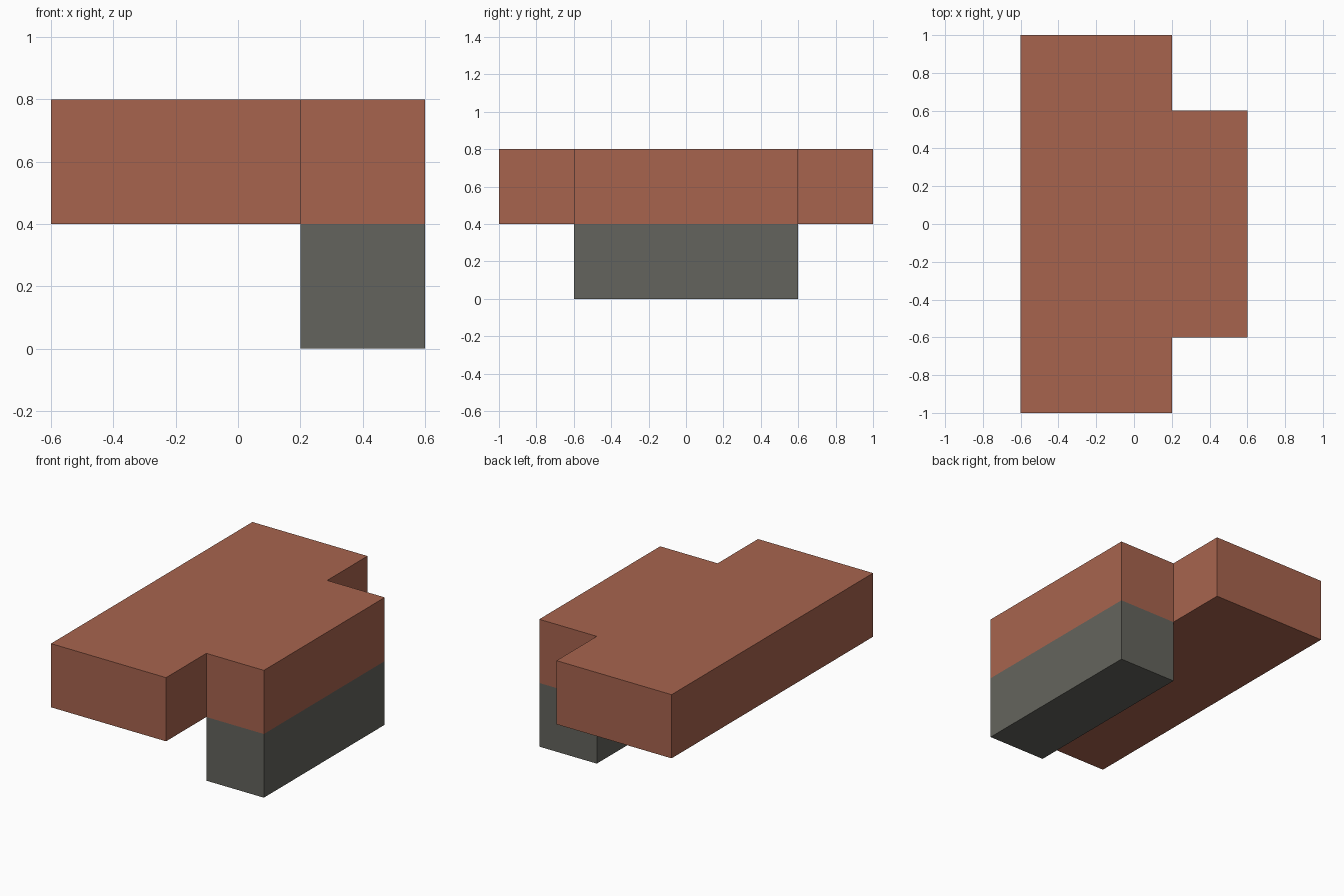
import bpy, bmesh

if "Cube" in bpy.data.objects:
    bpy.data.objects.remove(bpy.data.objects["Cube"])


def material(name, rgb):
    m = bpy.data.materials.new(name)
    m.diffuse_color = (*rgb, 1.0)
    m.use_nodes = True
    m.node_tree.nodes["Principled BSDF"].inputs["Base Color"].default_value = m.diffuse_color
    return m


def prism(name, outlines, z0, z1, mat, open_test):
    """Extrude adjoining outlines from z0 to z1, dropping hidden mating faces."""
    bm = bmesh.new()
    faces = [bm.faces.new([bm.verts.new((x, y, z0)) for x, y in o]) for o in outlines]
    bmesh.ops.remove_doubles(bm, verts=bm.verts[:], dist=1e-5)
    ret = bmesh.ops.extrude_face_region(bm, geom=bm.faces[:], use_keep_orig=True)
    top = [g for g in ret["geom"] if isinstance(g, bmesh.types.BMVert)]
    bmesh.ops.translate(bm, verts=top, vec=(0, 0, z1 - z0))
    bmesh.ops.recalc_face_normals(bm, faces=bm.faces[:])
    hidden = [f for f in bm.faces if open_test(f.calc_center_median(), f.normal)]
    bmesh.ops.delete(bm, geom=hidden, context='FACES')
    me = bpy.data.meshes.new(name)
    bm.to_mesh(me)
    bm.free()
    me.materials.append(mat)
    ob = bpy.data.objects.new(name, me)
    bpy.context.collection.objects.link(ob)
    return ob


terracotta = material("terracotta", (0.39, 0.127, 0.076))
dark_stone = material("dark_stone", (0.127, 0.127, 0.109))

# Outlines: wide slab and the narrower tab beside it
slab = [(-0.6, -1), (0.2, -1), (0.2, -0.6), (0.2, 0.6), (0.2, 1), (-0.6, 1)]
tab = [(0.2, -0.6), (0.6, -0.6), (0.6, 0.6), (0.2, 0.6)]

# Upper T-shaped deck, open where the base joins it
prism("upper_deck", [slab, tab], 0.4, 0.8, terracotta,
      lambda c, n: c.x > 0.21 and abs(n.z) > 0.9 and c.z < 0.41)

# Base block under the tab, open at the top
prism("base_block", [tab], 0.0, 0.4, dark_stone,
      lambda c, n: abs(n.z) > 0.9 and c.z > 0.39)
